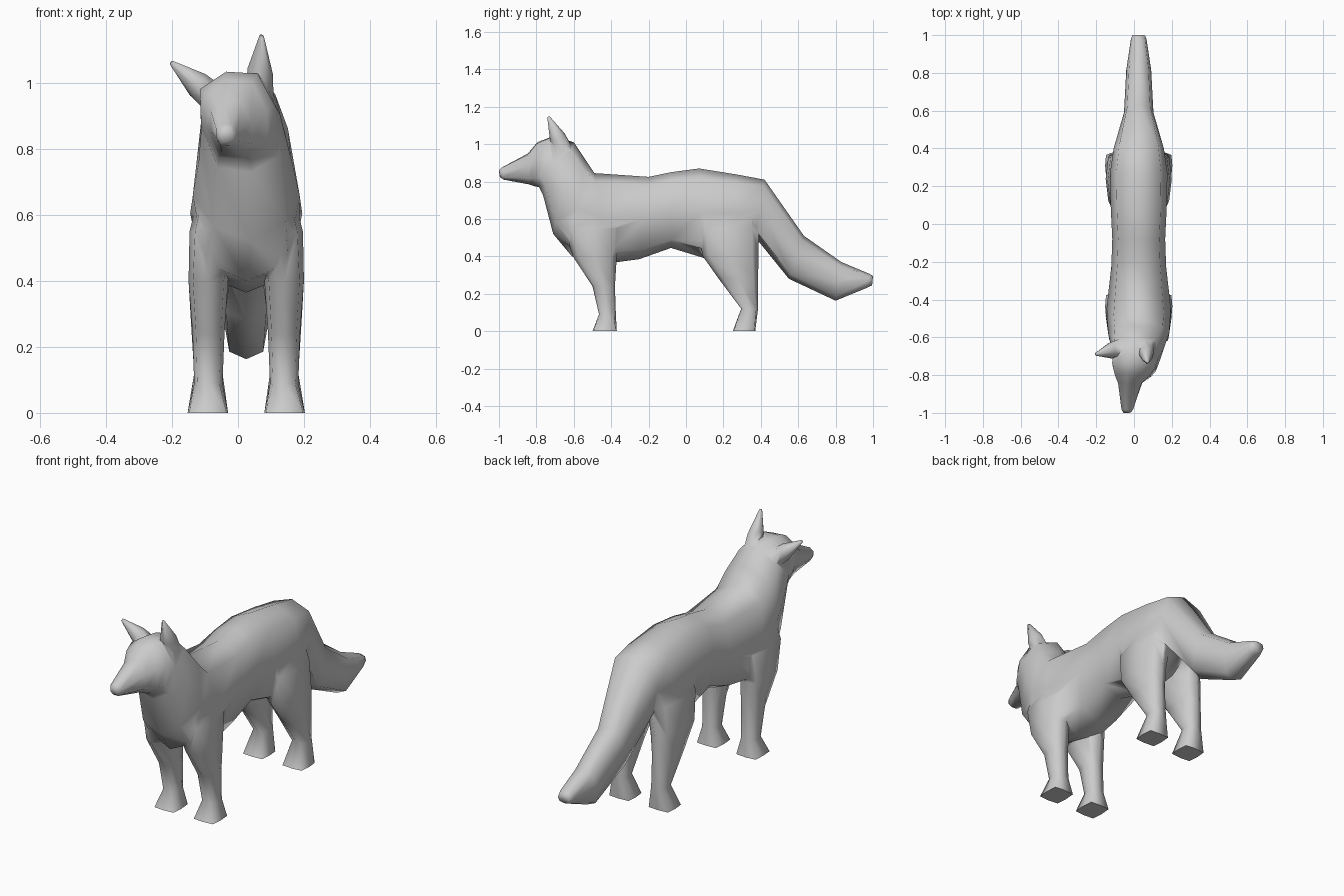
import bpy, bmesh, math
from mathutils import Vector

if "Cube" in bpy.data.objects:
    bpy.data.objects.remove(bpy.data.objects["Cube"])

MID = 0.025   # centre line of the body


def section(sq):
    """Eight-sided section; sq sets how square the corners are."""
    return [(0, 1), (sq, sq), (1, 0), (sq, -sq), (0, -1), (-sq, -sq), (-1, 0), (-sq, sq)]


def loft(name, rings):
    """Skin a list of (centre, side vector, up vector, squareness) sections."""
    bm = bmesh.new()
    loops = [[bm.verts.new(c + a * u + b * v) for u, v in section(sq)] for c, a, b, sq in rings]
    for p, q in zip(loops, loops[1:]):
        for i in range(8):
            j = (i + 1) % 8
            bm.faces.new((p[i], p[j], q[j], q[i]))
    bm.faces.new(loops[0])
    bm.faces.new(loops[-1])
    bmesh.ops.recalc_face_normals(bm, faces=bm.faces)
    mesh = bpy.data.meshes.new(name)
    bm.to_mesh(mesh)
    bm.free()
    ob = bpy.data.objects.new(name, mesh)
    bpy.context.collection.objects.link(ob)
    return ob


def spine_ring(ty, tz, by, bz, x, w, roll=0.0):
    top, bot = Vector((x, ty, tz)), Vector((x, by, bz))
    up = (top - bot) / 2
    side = Vector((w, 0, w * math.sin(roll)))
    return (top + bot) / 2, side, up - Vector((up.length * math.sin(roll), 0, 0)), 0.78


def leg_ring(s, z, y0, y1, x0, x1):
    c = Vector((MID + s * (x0 + x1) / 2, (y0 + y1) / 2, z))
    sq = 0.92 if z == 0 else 0.78
    return c, Vector(((x1 - x0) / 2, 0, 0)), Vector((0, (y1 - y0) / 2, 0)), sq


# tail, trunk, neck and turned head: top y z, bottom y z, x, half width, roll
spine = [
    (1.00, 0.295, 0.995, 0.245, MID, 0.034),
    (0.98, 0.307, 0.97, 0.233, MID, 0.042),
    (0.83, 0.37, 0.80, 0.163, MID, 0.066),
    (0.63, 0.51, 0.55, 0.28, MID, 0.078),
    (0.42, 0.81, 0.38, 0.49, MID, 0.133),
    (0.27, 0.838, 0.27, 0.42, MID, 0.152),
    (0.07, 0.87, 0.10, 0.39, MID, 0.148),
    (-0.08, 0.85, -0.08, 0.445, MID, 0.14),
    (-0.20, 0.825, -0.25, 0.385, MID, 0.145),
    (-0.49, 0.845, -0.40, 0.365, MID, 0.17),
    (-0.54, 0.92, -0.61, 0.40, MID, 0.162),
    (-0.60, 1.01, -0.71, 0.52, 0.02, 0.14, 0.08),
    (-0.66, 1.03, -0.765, 0.73, 0.008, 0.12, 0.2),
    (-0.73, 1.035, -0.785, 0.77, 0.0, 0.112, 0.27),
    (-0.795, 1.01, -0.81, 0.775, -0.006, 0.092, 0.27),
    (-0.845, 0.95, -0.84, 0.785, -0.02, 0.06, 0.27),
    (-0.985, 0.875, -0.975, 0.81, -0.035, 0.031, 0.27),
    (-1.00, 0.86, -0.995, 0.825, -0.036, 0.02, 0.27),
]
body = loft("body", [spine_ring(*r) for r in spine])

# legs: z, front y, back y, inner x, outer x
front = [(0, -0.50, -0.37, .055, .178), (.09, -.465, -.375, .072, .158),
         (.24, -.50, -.38, .066, .163), (.40, -.605, -.37, .055, .175),
         (.55, -.65, -.34, .02, .172), (.80, -.60, -.40, .01, .11)]
hind = [(0, .25, .37, .055, .178), (.12, .295, .385, .072, .158),
        (.28, .175, .385, .066, .168), (.40, .09, .388, .05, .175),
        (.55, .06, .39, .02, .165), (.76, .10, .37, .01, .10)]
parts = []
for s, side in ((-1, "right"), (1, "left")):
    parts.append(loft("front_leg_" + side, [leg_ring(s, *r) for r in front]))
    parts.append(loft("hind_leg_" + side, [leg_ring(s, *r) for r in hind]))

# ears: base, tip and direction across the base
for name, base, tip, across in (
        ("ear_left", (0.065, -0.655, 0.965), (0.072, -0.735, 1.145), (0.045, 0.012, -0.012)),
        ("ear_right", (-0.068, -0.655, 0.95), (-0.203, -0.69, 1.063), (0.028, -0.008, 0.038))):
    base, tip, across = Vector(base), Vector(tip), Vector(across)
    deep = (tip - base).cross(across).normalized() * 0.052
    parts.append(loft(name, [(base.lerp(tip, t), across * k, deep * k, 0.7)
                             for t, k in ((0, 0.95), (0.4, 0.85), (1, 0.14))]))

# merge into one continuous skin
for p in parts:
    m = body.modifiers.new(p.name, 'BOOLEAN')
    m.operation, m.solver, m.object = 'UNION', 'EXACT', p
bpy.context.view_layer.objects.active = body
body.select_set(True)
for m in list(body.modifiers):
    bpy.ops.object.modifier_apply(modifier=m.name)
for p in parts:
    bpy.data.objects.remove(p)
bpy.ops.object.shade_smooth_by_angle(angle=math.radians(80))
